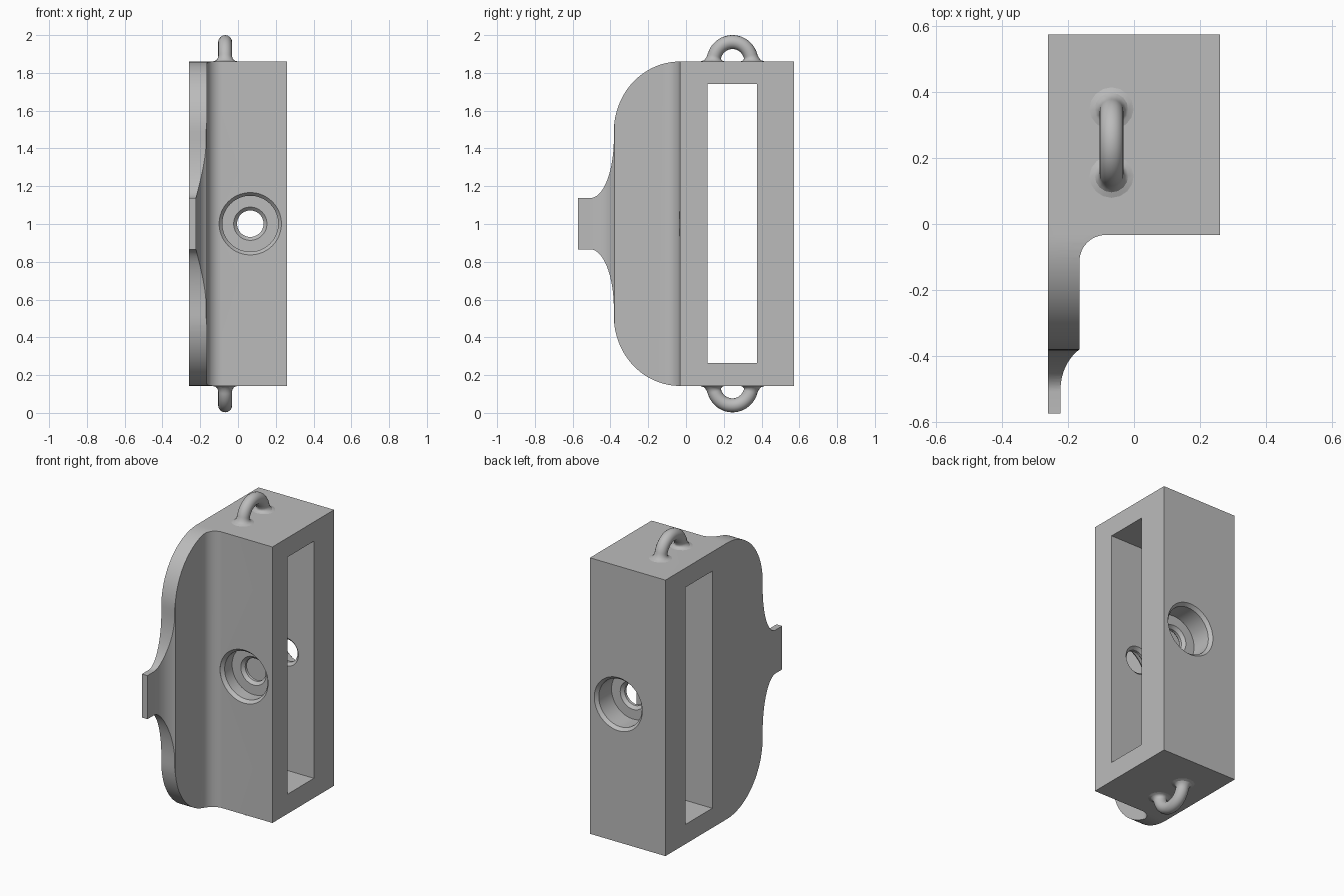
import bpy, bmesh
from math import sin, cos, pi, sqrt, radians
from mathutils import Vector

cube = bpy.data.objects.get("Cube")
if cube:
    bpy.data.objects.remove(cube, do_unlink=True)

GREY = (0.5, 0.5, 0.5, 1)
mat = bpy.data.materials.new("plain_grey")
mat.use_nodes = True
mat.diffuse_color = GREY
mat.node_tree.nodes["Principled BSDF"].inputs["Base Color"].default_value = GREY

BOTTOM, TOP, MID = 0.143, 1.86, 1.0015
FRONT, BACK, HALF = -0.033, 0.573, 0.26


def add_object(name, bm):
    bmesh.ops.recalc_face_normals(bm, faces=bm.faces)
    mesh = bpy.data.meshes.new(name)
    bm.to_mesh(mesh)
    bm.free()
    mesh.materials.append(mat)
    ob = bpy.data.objects.new(name, mesh)
    bpy.context.collection.objects.link(ob)
    return ob


def prism(name, points, depth):
    """Extrude a closed outline of 3D points along depth."""
    bm = bmesh.new()
    face = bm.faces.new([bm.verts.new(p) for p in points])
    geom = bmesh.ops.extrude_face_region(bm, geom=[face])["geom"]
    bmesh.ops.translate(bm, vec=Vector(depth),
                        verts=[g for g in geom if isinstance(g, bmesh.types.BMVert)])
    return add_object(name, bm)


def lathe(name, profile, x, z, steps=64):
    """Revolve (radius, y) pairs about an axis parallel to y."""
    bm = bmesh.new()
    rings = [[bm.verts.new((x + r * cos(2 * pi * i / steps), y, z + r * sin(2 * pi * i / steps)))
              for i in range(steps)] for r, y in profile]
    for a, b in zip(rings, rings[1:]):
        for i in range(steps):
            j = (i + 1) % steps
            bm.faces.new((a[i], a[j], b[j], b[i]))
    bm.faces.new(rings[0])
    bm.faces.new(rings[-1])
    return add_object(name, bm)


def arc(cx, cy, rx, ry, start, end, n=20):
    angles = [radians(start + (end - start) * i / n) for i in range(n + 1)]
    return [(cx + rx * cos(a), cy + ry * sin(a)) for a in angles]


def boolean(target, cutter, operation):
    mod = target.modifiers.new(cutter.name, "BOOLEAN")
    mod.object, mod.operation, mod.solver = cutter, operation, "EXACT"
    cutter.hide_render = True
    bpy.context.view_layer.objects.active = target
    bpy.ops.object.modifier_apply(modifier=mod.name)
    bpy.data.objects.remove(cutter, do_unlink=True)


# Plan outline: block, filleted side wing and thinned tip
plan = [(-HALF, -0.7), (-0.222, -0.7)]
plan += arc(-0.09, -0.5, 0.132, 0.147, 180, 124.6, 14)
plan += arc(-0.085, FRONT - 0.08, 0.08, 0.08, 180, 90, 12)
plan += [(HALF, FRONT), (HALF, BACK), (-HALF, BACK)]
body = prism("body", [(x, y, -0.1) for x, y in plan], (0, 0, 2.2))

# Side outline: rounded wing narrowing to a small tab, mirrored about mid height
upper = [(0.7, TOP)] + arc(FRONT, 1.49, 0.349, TOP - 1.49, 90, 180, 24)
upper += arc(-0.507, 1.45, 0.125, 0.313, 0, -90, 20)
upper += [(-0.573, 1.137)]
side = upper + [(y, 2 * MID - z) for y, z in reversed(upper)]
boolean(body, prism("side_outline", [(-0.5, y, z) for y, z in side], (1, 0, 0)), "INTERSECT")

# Slot straight through the block from side to side
slot = [(0.113, 0.265), (0.375, 0.265), (0.375, 1.74), (0.113, 1.74)]
boolean(body, prism("slot", [(-0.5, y, z) for y, z in slot], (1, 0, 0)), "DIFFERENCE")

# Stepped, chamfered bores in the front and back walls
for name, face, floor, inner, d in (("front_bore", FRONT, 0.06, 0.113, 1),
                                    ("back_bore", BACK, 0.428, 0.375, -1)):
    profile = [(0.165, face - 0.05 * d), (0.165, face), (0.148, face + 0.02 * d),
               (0.148, floor), (0.088, floor), (0.07, floor + 0.018 * d),
               (0.07, inner - 0.018 * d), (0.088, inner), (0.088, inner + 0.05 * d)]
    boolean(body, lathe(name, profile, 0.065, MID), "DIFFERENCE")


# Hanging loops with flared feet
def loop(name, base, sign):
    tube, ring, flare, n = 0.037, 0.1, 0.03, 64
    curve = bpy.data.curves.new(name, "CURVE")
    curve.dimensions = "3D"
    curve.bevel_depth = 1.0
    curve.bevel_resolution = 6
    curve.use_fill_caps = True
    spline = curve.splines.new("POLY")
    spline.points.add(n)
    for i, p in enumerate(spline.points):
        a = pi * i / n
        h = ring * sin(a)
        gap = max(flare - h, 0)
        p.co = (-0.068, 0.246 + ring * cos(a), base + sign * h * 1.03, 1)
        p.radius = tube + flare - sqrt(flare ** 2 - gap ** 2)
    ob = bpy.data.objects.new(name, curve)
    bpy.context.collection.objects.link(ob)
    curve.materials.append(mat)
    bpy.ops.object.select_all(action="DESELECT")
    ob.select_set(True)
    bpy.context.view_layer.objects.active = ob
    bpy.ops.object.convert(target="MESH")
    return bpy.context.view_layer.objects.active


parts = [body, loop("top_loop", TOP, 1), loop("bottom_loop", BOTTOM, -1)]

# Smooth the curved surfaces, keeping edges crisp
for ob in parts:
    bpy.ops.object.select_all(action="DESELECT")
    ob.select_set(True)
    bpy.context.view_layer.objects.active = ob
    bpy.ops.object.shade_smooth_by_angle(angle=radians(25))
